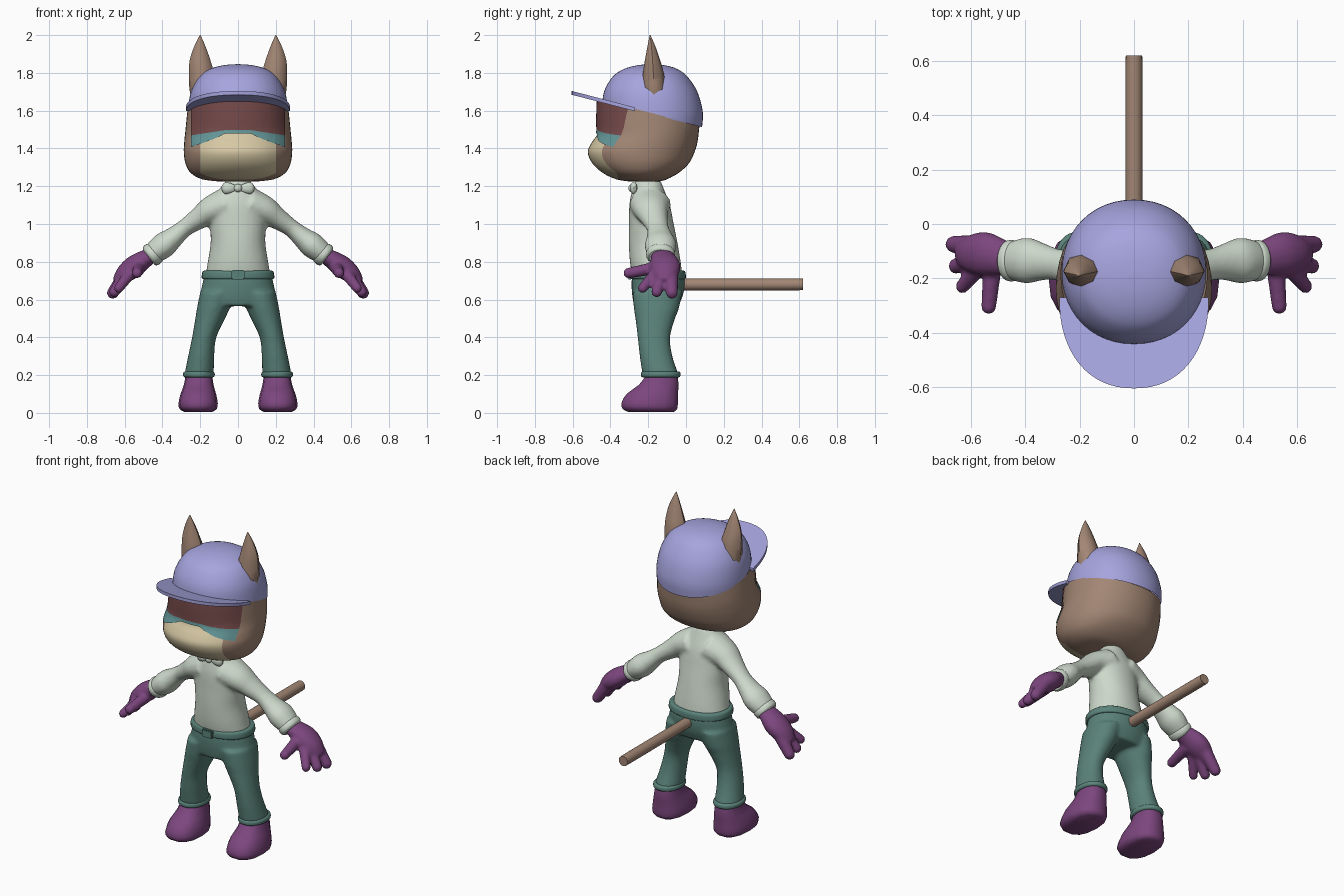
import bpy, bmesh, math
from mathutils import Vector

if "Cube" in bpy.data.objects:
    bpy.data.objects.remove(bpy.data.objects["Cube"], do_unlink=True)


def material(name, hexcode):
    srgb = [int(hexcode[i:i + 2], 16) / 255 for i in (0, 2, 4)]
    col = [((c + 0.055) / 1.055) ** 2.4 for c in srgb] + [1]
    m = bpy.data.materials.new(name)
    m.use_nodes = True
    m.diffuse_color = col
    m.node_tree.nodes["Principled BSDF"].inputs["Base Color"].default_value = col
    return m


LAVENDER = material("lavender cap", "a6a4de")
BROWN = material("brown fur", "a28674")
TAN = material("tan muzzle", "d6c8a4")
RED = material("dark red visor", "764a4a")
TEAL = material("teal visor edge", "649698")
SHIRT = material("pale green shirt", "cedacc")
PANTS = material("green trousers", "5a8279")
PURPLE = material("purple gloves", "7c467e")


def spline(rows, steps=4):
    """Catmull-Rom through rows of numbers."""
    out = []
    for i in range(len(rows) - 1):
        a, b, c, d = (rows[max(0, min(len(rows) - 1, i + k))] for k in (-1, 0, 1, 2))
        for s in range(steps):
            t = s / steps
            out.append([q + 0.5 * t * (r - p + t * (2 * p - 5 * q + 4 * r - w + t * (3 * (q - r) + w - p)))
                        for p, q, r, w in zip(a, b, c, d)])
    return out + [list(rows[-1])]


def skin_rings(bm, rings):
    rings = [[bm.verts.new(p) for p in ring] for ring in rings]
    n = len(rings[0])
    for a, b in zip(rings, rings[1:]):
        for i in range(n):
            bm.faces.new((a[i], a[(i + 1) % n], b[(i + 1) % n], b[i]))
    bm.faces.new(rings[0][::-1])
    bm.faces.new(rings[-1])


def loft(bm, rows, n=36, e=2.1, side=1, steps=4):
    """Rows: height, centre x, half width, front y, back y."""
    rings = []
    for z, cx, rx, yf, yb in spline(rows, steps):
        ring = []
        for i in range(n):
            a = math.tau * i / n
            c, s = math.cos(a), math.sin(a)
            x = math.copysign(abs(c) ** (2 / e), c) * rx
            y = math.copysign(abs(s) ** (2 / e), s) * (yb - yf) / 2
            ring.append((side * (cx + x), (yf + yb) / 2 + y, z))
        rings.append(ring)
    skin_rings(bm, rings)


def tube(bm, rows, n=16, side=1, wide=1.0):
    """Rows: x, y, z, radius; wide stretches the section along y."""
    pts = spline(rows)
    rings = []
    for i, (x, y, z, r) in enumerate(pts):
        t = (Vector(pts[min(i + 1, len(pts) - 1)][:3]) - Vector(pts[max(i - 1, 0)][:3])).normalized()
        u = t.cross(Vector((0, 1, 0) if abs(t.y) < 0.8 else (0, 0, 1))).normalized()
        v = t.cross(u)
        ring = []
        for k in range(n):
            a = math.tau * k / n
            p = Vector((x, y, z)) + r * (math.cos(a) * u + math.sin(a) * wide * v)
            ring.append((side * p.x, p.y, p.z))
        rings.append(ring)
    skin_rings(bm, rings)


def ball(bm, centre, size):
    vs = bmesh.ops.create_uvsphere(bm, u_segments=16, v_segments=10, radius=1)["verts"]
    for v in vs:
        v.co = Vector(centre) + Vector(a * b for a, b in zip(v.co, size))


def finish(name, bm, mats, mirror=False, voxel=0, angle=40, recalc=True):
    if recalc:
        bmesh.ops.recalc_face_normals(bm, faces=bm.faces)
    me = bpy.data.meshes.new(name)
    bm.to_mesh(me)
    bm.free()
    ob = bpy.data.objects.new(name, me)
    bpy.context.collection.objects.link(ob)
    for m in mats:
        me.materials.append(m)
    bpy.ops.object.select_all(action="DESELECT")
    ob.select_set(True)
    bpy.context.view_layer.objects.active = ob
    bpy.ops.object.shade_smooth_by_angle(angle=math.radians(angle))
    if voxel:
        rm = ob.modifiers.new("blend", "REMESH")
        rm.mode, rm.voxel_size, rm.use_smooth_shade = "VOXEL", voxel, True
        sm = ob.modifiers.new("soften", "SMOOTH")
        sm.factor, sm.iterations = 0.5, 5
    if mirror:
        ob.modifiers.new("mirror", "MIRROR")
    return ob


def cut(bm, co, no, drop=False):
    bmesh.ops.bisect_plane(bm, geom=bm.verts[:] + bm.edges[:] + bm.faces[:],
                           plane_co=co, plane_no=no, clear_outer=drop)


RIM, SLOPE = 1.535, -0.26          # tilted rim of the cap: z = RIM + SLOPE * y

# Head, with a tan muzzle cut into its front
head_rows = [(1.225, 0, .1, -.3, -.14), (1.237, 0, .19, -.37, -.1), (1.27, 0, .25, -.44, -.04),
             (1.32, 0, .278, -.495, .015), (1.38, 0, .287, -.52, .045), (1.43, 0, .285, -.5, .06),
             (1.48, 0, .28, -.468, .067), (1.55, 0, .273, -.467, .073), (1.62, 0, .265, -.465, .07),
             (1.7, 0, .25, -.46, .05)]
bm = bmesh.new()
loft(bm, head_rows, n=48)
cut(bm, (0, 0, RIM + .005), (0, -SLOPE, 1), True)
for x in (-.2, .2):
    cut(bm, (x, 0, 0), (1, 0, 0))
cut(bm, (0, -.36, 1.24), (0, 1, .14))
for f in bm.faces:
    c = f.calc_center_median()
    f.material_index = int(abs(c.x) < .2 and c.y + .14 * (c.z - 1.24) < -.36)
finish("head", bm, [BROWN, TAN])

# Visor plate following the front of the head
fine = spline(head_rows, 8)


def face_y(x, z):
    z0, _, rx, yf, yb = min(fine, key=lambda r: abs(r[0] - z))
    return (yf + yb) / 2 - (yb - yf) / 2 * (1 - abs(x / rx) ** 2.1) ** (1 / 2.1) - .009


bm = bmesh.new()
cols = []
for i in range(41):
    x = -.25 + .5 * i / 40
    k = max(0, (abs(x) - .07) / .18)
    low, mid = 1.48 - .072 * k ** .8, 1.497 - .028 * k
    top = RIM + SLOPE * face_y(x, 1.62)
    zs = [low, (low + mid) / 2] + [mid + (top - mid) * j / 4 for j in range(5)]
    cols.append([bm.verts.new((x, face_y(x, z), z)) for z in zs])
for a, b in zip(cols, cols[1:]):
    for j in range(6):
        bm.faces.new((a[j], b[j], b[j + 1], a[j + 1])).material_index = int(j < 2)
finish("visor", bm, [RED, TEAL], recalc=False)

# Cap dome and brim
bm = bmesh.new()
loft(bm, [(1.45, 0, .26, -.44, .075), (1.52, 0, .264, -.445, .086), (1.6, 0, .265, -.446, .088),
          (1.7, 0, .249, -.434, .06), (1.78, 0, .205, -.388, .008), (1.82, 0, .15, -.33, -.045),
          (1.84, 0, .08, -.26, -.11), (1.846, 0, .01, -.195, -.175)], n=48)
cut(bm, (0, 0, RIM), (0, SLOPE, -1), True)
finish("cap_dome", bm, [LAVENDER])

bm = bmesh.new()
rings = []
for lift in (-.008, .012):
    ring = []
    for i in range(33):
        a = math.pi * i / 32
        x, y = .275 * math.copysign(abs(math.cos(a)) ** .9, math.cos(a)), -.27 - .335 * math.sin(a) ** .9
        ring.append((x, y, RIM + SLOPE * y + lift))
    rings.append(ring)
skin_rings(bm, rings)
finish("cap_brim", bm, [LAVENDER])

# Ears
bm = bmesh.new()
loft(bm, [(1.6, .17, .06, -.22, -.1), (1.7, .187, .068, -.235, -.105), (1.8, .194, .066, -.228, -.118),
          (1.87, .201, .054, -.217, -.138), (1.94, .202, .03, -.204, -.162), (2, .2, .002, -.192, -.188)],
     n=8, e=2)
finish("ears", bm, [BROWN], mirror=True, angle=50)

# Neck and bow tie
bm = bmesh.new()
loft(bm, [(1.15, 0, .04, -.24, -.16), (1.25, 0, .04, -.24, -.16)], n=16, steps=1)
finish("neck", bm, [PURPLE])

bm = bmesh.new()
ball(bm, (0, -.285, 1.19), (.022, .02, .022))
for s in (-1, 1):
    tube(bm, [(.01, -.28, 1.19, .014), (.045, -.28, 1.19, .028), (.07, -.275, 1.19, .03),
              (.085, -.27, 1.19, .012)], side=s, wide=.6)
finish("bow_tie", bm, [SHIRT])

# Shirt: torso and sleeves blended together
bm = bmesh.new()
loft(bm, [(.73, 0, .172, -.285, -.02), (.8, 0, .16, -.297, -.028), (.9, 0, .145, -.303, -.045),
          (1, 0, .148, -.302, -.065), (1.1, 0, .145, -.3, -.085), (1.18, 0, .1, -.285, -.115),
          (1.232, 0, .06, -.265, -.135)])
for s in (-1, 1):
    tube(bm, [(.06, -.19, 1.105, .09), (.14, -.185, 1.075, .075), (.2, -.17, 1.035, .06),
              (.28, -.15, .98, .047), (.34, -.14, .93, .056), (.39, -.135, .89, .068),
              (.44, -.135, .85, .06), (.465, -.135, .828, .048)], side=s, wide=1.25)
finish("shirt", bm, [SHIRT], voxel=.011)

bm = bmesh.new()
tube(bm, [(.435, -.135, .855, .055), (.445, -.135, .846, .063), (.462, -.135, .831, .062),
          (.472, -.135, .823, .052)], n=24, wide=1.2)
finish("sleeve_cuffs", bm, [SHIRT], mirror=True)

# Gloves: palm, fingers and thumb
bm = bmesh.new()
tube(bm, [(.45, -.13, .838, .04), (.5, -.12, .81, .05), (.55, -.11, .775, .058), (.6, -.11, .735, .05),
          (.64, -.11, .69, .03)], wide=1.4)
for start, tip, r in (((.59, -.08, .74), (.663, -.075, .635), .032),
                      ((.59, -.13, .73), (.655, -.155, .64), .029),
                      ((.57, -.16, .74), (.632, -.23, .66), .026),
                      ((.52, -.15, .77), (.535, -.305, .74), .028)):
    tube(bm, [(*start, r * 1.25), (*tip, r)])
    ball(bm, tip, (r, r, r))
finish("gloves", bm, [PURPLE], mirror=True, voxel=.009)

# Trousers: hips and legs blended together
bm = bmesh.new()
loft(bm, [(.755, 0, .175, -.28, -.02), (.7, 0, .185, -.288, -.006), (.63, 0, .198, -.286, -.014),
          (.565, 0, .19, -.275, -.04)])
for s in (-1, 1):
    loft(bm, [(.64, .108, .092, -.283, -.02), (.55, .132, .086, -.276, -.038), (.5, .147, .079, -.268, -.058),
              (.4, .179, .064, -.256, -.084), (.3, .195, .069, -.245, -.072), (.2, .206, .078, -.23, -.038)],
         side=s)
finish("trousers", bm, [PANTS], voxel=.011)

bm = bmesh.new()
loft(bm, [(.708, 0, .184, -.288, -.008), (.715, 0, .192, -.296, -.001), (.745, 0, .189, -.295, -.003),
          (.753, 0, .178, -.285, -.012)], e=2.2)
finish("belt", bm, [PANTS])

bm = bmesh.new()
bmesh.ops.create_cube(bm, size=1)
for v in bm.verts:
    v.co = Vector((v.co.x * .07, v.co.y * .024 - .298, v.co.z * .05 + .731))
bmesh.ops.bevel(bm, geom=bm.edges[:], offset=.006, segments=2, affect="EDGES")
finish("belt_buckle", bm, [PANTS])

bm = bmesh.new()
loft(bm, [(.188, .207, .074, -.23, -.038), (.195, .207, .083, -.238, -.03), (.212, .207, .083, -.238, -.03),
          (.22, .206, .074, -.23, -.038)])
finish("trouser_cuffs", bm, [PANTS], mirror=True)

# Shoes
bm = bmesh.new()
loft(bm, [(.006, .21, .075, -.31, -.06), (.02, .211, .098, -.337, -.044), (.05, .211, .104, -.345, -.04),
          (.1, .21, .094, -.318, -.04), (.15, .208, .078, -.25, -.037), (.205, .207, .07, -.21, -.045)],
     n=14, e=2.4, steps=2)
finish("shoes", bm, [PURPLE], mirror=True)

# Tail
bm = bmesh.new()
tube(bm, [(0, -.06, .68, .031), (0, .2, .68, .031), (0, .59, .68, .031), (0, .603, .68, .026),
          (0, .609, .68, .014)], n=20)
finish("tail", bm, [BROWN])
